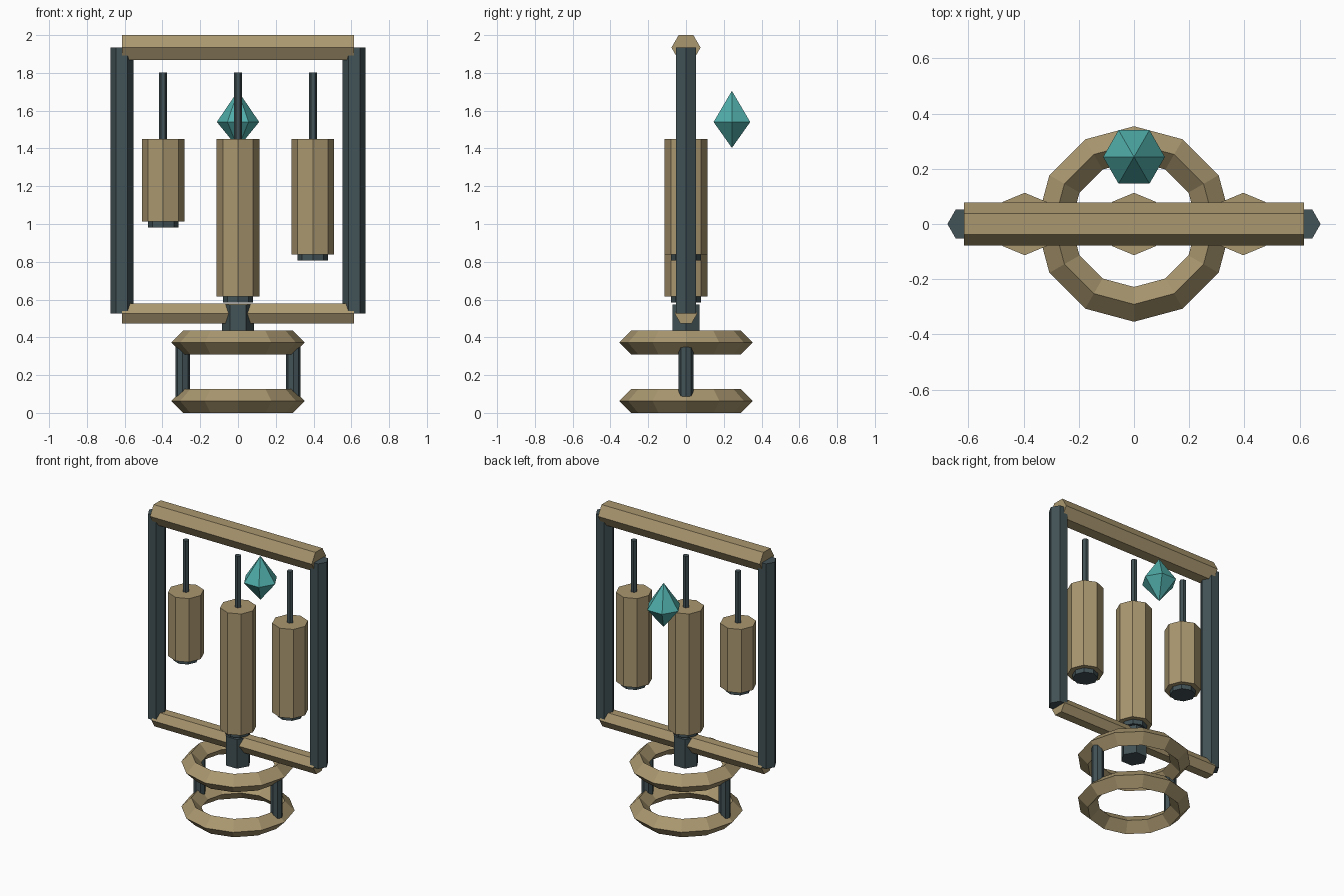
import bpy
from math import sin, cos, pi

if "Cube" in bpy.data.objects:
    bpy.data.objects.remove(bpy.data.objects["Cube"])


def material(name, rgb):
    m = bpy.data.materials.new(name)
    m.diffuse_color = (*rgb, 1)
    m.use_nodes = True
    m.node_tree.nodes["Principled BSDF"].inputs["Base Color"].default_value = m.diffuse_color
    return m


TAN = material("tan", (0.40, 0.31, 0.16))
DARK = material("dark_slate", (0.055, 0.085, 0.095))
TEAL = material("teal", (0.08, 0.42, 0.40))


def add(name, verts, faces, mat):
    me = bpy.data.meshes.new(name)
    me.from_pydata(verts, [], faces)
    me.materials.append(mat)
    ob = bpy.data.objects.new(name, me)
    bpy.context.collection.objects.link(ob)
    return ob


def ngon(n, r):
    return [(r * cos(2 * pi * i / n), r * sin(2 * pi * i / n)) for i in range(n)]


def prism_faces(n):
    sides = [(i, (i + 1) % n, n + (i + 1) % n, n + i) for i in range(n)]
    return sides + [tuple(reversed(range(n))), tuple(range(n, 2 * n))]


def column(name, x, z0, z1, r, n, mat):
    verts = [(x + a, b, z) for z in (z0, z1) for a, b in ngon(n, r)]
    return add(name, verts, prism_faces(n), mat)


def beam(name, half, z, r, mat):
    verts = [(x, a, z + b) for x in (-half, half) for a, b in ngon(6, r)]
    return add(name, verts, prism_faces(6), mat)


def ring(name, z, major, minor, mat, n=12, m=4):
    section = ngon(m, minor)
    verts = [((major + a) * c, (major + a) * s, z + b)
             for c, s in ngon(n, 1) for a, b in section]
    faces = [(i * m + j, (i + 1) % n * m + j,
              (i + 1) % n * m + (j + 1) % m, i * m + (j + 1) % m)
             for i in range(n) for j in range(m)]
    return add(name, verts, faces, mat)


# base: two diamond-section rings joined by short struts
ring("base_ring", 0.063, 0.291, 0.063, TAN)
ring("upper_ring", 0.372, 0.291, 0.063, TAN)

# frame
beam("top_beam", 0.615, 1.934, 0.077, TAN)
beam("bottom_beam", 0.615, 0.526, 0.06, TAN)
column("neck", 0, 0.375, 0.575, 0.084, 6, DARK)
for side, s in (("left", -1), ("right", 1)):
    column(side + "_frame_post", s * 0.615, 0.527, 1.935, 0.061, 6, DARK)
    column(side + "_ring_strut", s * 0.293, 0.087, 0.35, 0.039, 8, DARK)

# hanging weights: rod, body and end cap
for label, x, bottom in (("left", -0.396, 1.013), ("middle", 0, 0.615), ("right", 0.396, 0.838)):
    column(label + "_rod", x, 1.44, 1.802, 0.021, 6, DARK)
    column(label + "_weight", x, bottom, 1.45, 0.113, 8, TAN)
    column(label + "_weight_cap", x, bottom - 0.031, bottom + 0.02, 0.08, 8, DARK)

# crystal behind the frame: hexagonal bipyramid
cy = 0.243
crystal = [(a, cy + b, 1.54) for a, b in ngon(6, 0.112)]
crystal += [(0, cy, 1.705), (0, cy, 1.403)]
add("crystal", crystal,
    [(i, (i + 1) % 6, 6) for i in range(6)] + [((i + 1) % 6, i, 7) for i in range(6)], TEAL)
